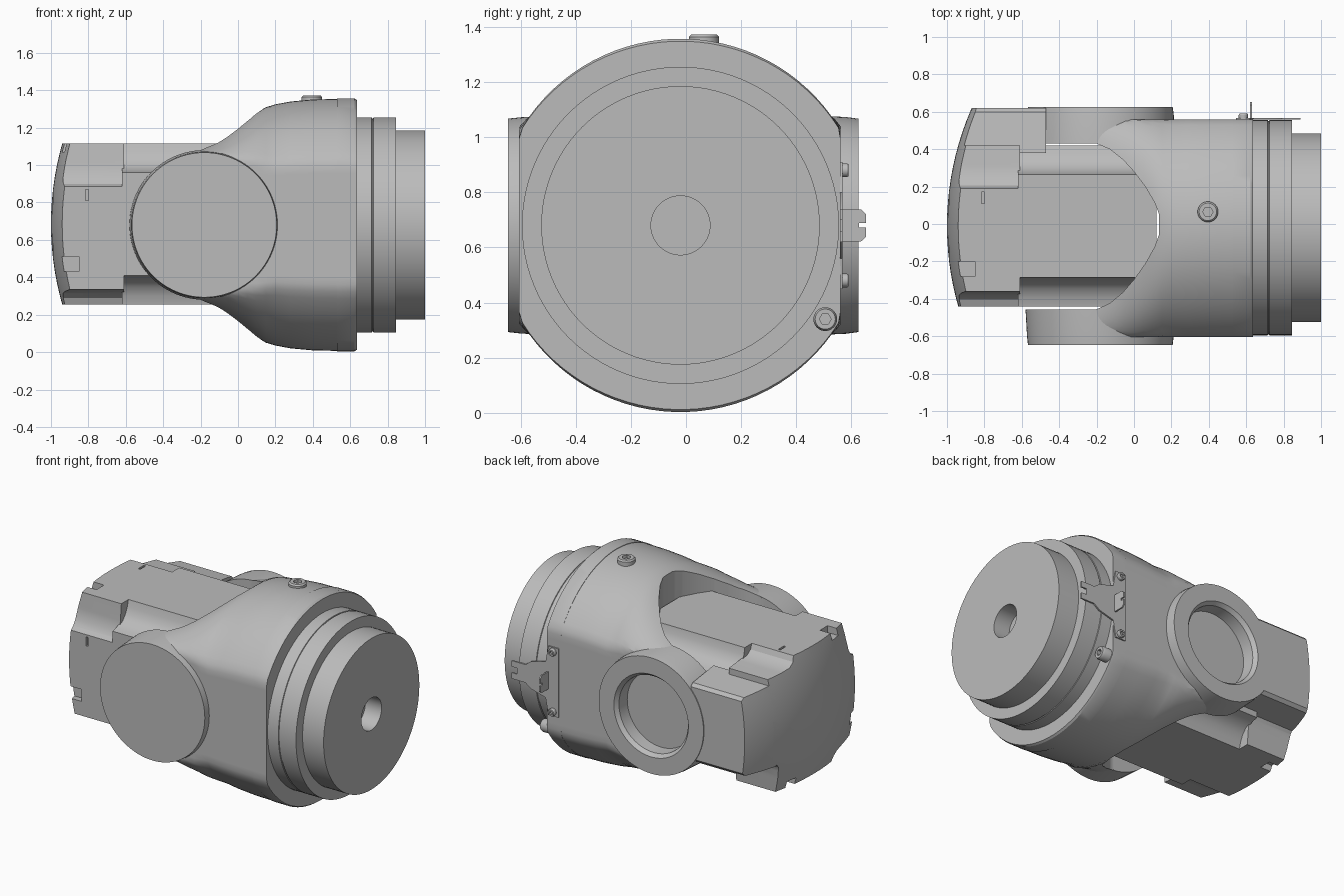
import bpy, bmesh, math
from mathutils import Vector

cube = bpy.data.objects.get("Cube")
if cube:
    bpy.data.objects.remove(cube, do_unlink=True)

grey = bpy.data.materials.new("plain grey")
grey.use_nodes = True
grey.diffuse_color = (0.5, 0.5, 0.5, 1)
grey.node_tree.nodes["Principled BSDF"].inputs["Base Color"].default_value = (0.5, 0.5, 0.5, 1)

CY, CZ = -0.02, 0.68      # main axis
EAR_X = -0.18             # pivot axis


def loft(name, rings):
    """Skin a list of equal-length point rings and cap both ends."""
    bm = bmesh.new()
    rows = [[bm.verts.new(p) for p in ring] for ring in rings]
    n = len(rows[0])
    for a, b in zip(rows, rows[1:]):
        for i in range(n):
            j = (i + 1) % n
            bm.faces.new((a[i], a[j], b[j], b[i]))
    bm.faces.new(rows[0])
    bm.faces.new(rows[-1])
    bmesh.ops.recalc_face_normals(bm, faces=bm.faces)
    mesh = bpy.data.meshes.new(name)
    bm.to_mesh(mesh)
    bm.free()
    mesh.materials.append(grey)
    ob = bpy.data.objects.new(name, mesh)
    bpy.context.collection.objects.link(ob)
    return ob


def lathe(name, axis, centre, profile, n=96):
    """Turn (position, radius) pairs around an axis."""
    k = "xyz".index(axis)
    rings = []
    for pos, r in profile:
        ring = []
        for i in range(n):
            a = math.tau * i / n
            p = Vector(centre)
            p[k] = pos
            p[(k + 1) % 3] += r * math.cos(a)
            p[(k + 2) % 3] += r * math.sin(a)
            ring.append(p)
        rings.append(ring)
    return loft(name, rings)


def prism(name, axis, outline, lo, hi):
    """Extrude a 2D outline; its coordinates are the other axes in xyz order."""
    k = "xyz".index(axis)
    def place(p, d):
        q = list(p)
        q.insert(k, d)
        return q
    return loft(name, [[place(p, d) for p in outline] for d in (lo, hi)])


def box(name, x, y, z):
    return prism(name, "x", [(y[0], z[0]), (y[1], z[0]), (y[1], z[1]), (y[0], z[1])], *x)


def boolean(ob, cutter, op="DIFFERENCE"):
    cutter.hide_render = True
    mod = ob.modifiers.new("cut", "BOOLEAN")
    mod.operation, mod.solver, mod.object = op, "EXACT", cutter
    dg = bpy.context.evaluated_depsgraph_get()
    ob.data = bpy.data.meshes.new_from_object(ob.evaluated_get(dg))
    ob.modifiers.clear()
    bpy.data.objects.remove(cutter, do_unlink=True)


def section(x, h, p, n=96):
    """Rounded cross-section with flattened front and back."""
    ring = []
    for i in range(n):
        a = math.tau * (i + 0.5) / n
        c, s = math.cos(a), math.sin(a)
        y = 0.675 * math.copysign(abs(c) ** (2 / p), c)
        z = h * math.copysign(abs(s) ** (2 / p), s)
        ring.append((x, CY + max(-0.585, min(0.58, y)), CZ + z))
    return ring


# Fork body: round at the flange, flowing into two flat arms
stations = [(x, math.sqrt(0.39 ** 2 - (x - EAR_X) ** 2), 8)
            for x in (-0.565, -0.55, -0.52, -0.47, -0.4, -0.3)]
stations += [(-0.2, 0.41, 5), (-0.1, 0.46, 3.6), (-0.05, 0.495, 3.1), (0, 0.53, 2.8),
             (0.05, 0.567, 2.5), (0.1, 0.602, 2.3), (0.15, 0.63, 2.1), (0.2, 0.645, 2),
             (0.28, 0.66, 2), (0.4, 0.671, 2), (0.54, 0.674, 2)]
fork = loft("fork_body", [section(*s) for s in stations])

# Curved slot between the arms
curve = [(-0.2, 0.43), (-0.13, 0.4), (-0.06, 0.345), (0, 0.28), (0.06, 0.2),
         (0.11, 0.115), (0.135, 0.05)]
slot = [(-0.8, 0.43)] + curve + [(x, -y * 1.06) for x, y in reversed(curve)] + [(-0.8, -0.456)]
boolean(fork, prism("slot_cutter", "z", slot, -0.2, 1.6))
boolean(fork, lathe("bore_cutter", "y", (EAR_X, 0, CZ), [(0.515, 0.255), (0.8, 0.255)]))

# Flange, stepped ring and output disc with blind hole
loft("flange", [section(x, h, 2) for x, h in ((0.53, 0.677), (0.622, 0.677), (0.635, 0.668))])
lathe("output_hub", "x", (0, CY, CZ),
      [(0.6, 0.575), (0.715, 0.575), (0.717, 0.57), (0.722, 0.57), (0.724, 0.575), (0.845, 0.575),
       (0.845, 0.505), (1, 0.505), (1, 0.107), (0.88, 0.107)])

# Pivot bosses: solid in front, hollow at the back
lathe("front_boss", "y", (EAR_X, 0, CZ), [(-0.646, 0.387), (-0.6, 0.392), (-0.456, 0.4)])
lathe("back_boss", "y", (EAR_X, 0, CZ),
      [(0.43, 0.4), (0.58, 0.393), (0.625, 0.387), (0.625, 0.275), (0.6, 0.255), (0.52, 0.25)])


def four_corners(quarter):
    pts = []
    for k in range(4):
        for t, n in quarter:
            for _ in range(k):
                t, n = n, -t
            pts.append((-0.01 + t, 0.685 + n))
    return pts


# Motor: grooved block, pinwheel end block and side arm, with a domed end
parts = [
    prism("motor_block", "x", four_corners([(0.275, 0.43), (0.285, 0.385), (0.31, 0.335),
          (0.345, 0.305), (0.385, 0.287), (0.43, 0.275)]), -0.62, 0.12),
    prism("motor_end", "x", four_corners([(-0.35, 0.43), (0.2, 0.43), (0.215, 0.395),
          (0.25, 0.37), (0.32, 0.36)]), -1.05, -0.61),
    prism("motor_side_arm", "x", [(0.38, 0.45), (0.6, 0.45), (0.62, 0.47), (0.62, 0.95),
          (0.6, 0.97), (0.38, 1.0)], -1.05, -0.47),
]
# Screw pockets and small slits on the end block
for k, (y, z) in enumerate([((-0.28, -0.2), (1.07, 1.2)), ((-0.5, -0.4), (0.43, 0.51)),
                            ((0.18, 0.26), (0.2, 0.3))]):
    boolean(parts[1], box("pocket_cutter", (-1.1, -0.85), y, z))
for y, z in [((0.11, 0.17), (1.1, 1.2)), ((-0.5, -0.425), (0.81, 0.87))]:
    boolean(parts[1], box("slit_cutter", (-0.815, -0.8), y, z))
for ob in (parts[1], parts[2]):
    R = 1.57
    dome = lathe("dome_cutter", "x", (0, -0.01, 0.685),
                 [(-1 + R * (1 - math.cos(a)), R * math.sin(a))
                  for a in [0.002 + 0.04 * i for i in range(18)]] + [(0.5, 1.2)])
    boolean(ob, dome, "INTERSECT")

# Socket screws: top plug, flange screw and two bracket screws
def screw(name, axis, centre, lo, hi, r):
    d = hi - lo
    lathe(name, axis, centre, [(lo, r), (hi - 0.15 * d, r), (hi, r * 0.85), (hi, r * 0.55)], 32)
    ob = bpy.data.objects[name]
    boolean(ob, lathe("hex_cutter", axis, centre, [(hi - 0.3 * d, r * 0.5), (hi + d, r * 0.5)], 6))

screw("top_plug", "z", (0.395, 0.065, 0), 1.31, 1.372, 0.055)
screw("flange_screw", "x", (0, 0.505, 0.34), 0.6, 0.7, 0.043)
screw("lower_bracket_screw", "y", (0.585, 0, 0.48), 0.55, 0.59, 0.025)
screw("upper_bracket_screw", "y", (0.585, 0, 0.88), 0.55, 0.59, 0.025)

# Sensor bracket on the back, with a notched end and an upright tab
half = [(0.545, 0.23), (0.62, 0.23), (0.64, 0.12), (0.75, 0.09), (0.79, 0.06),
        (0.89, 0.06), (0.89, 0.02), (0.85, 0.02)]
prism("bracket_plate", "y", [(x, CZ - d) for x, d in half] + [(x, CZ + d) for x, d in reversed(half)],
      0.558, 0.568)
tab = [(0.56, 0.058), (0.635, 0.058), (0.652, 0.042), (0.652, 0.008), (0.628, 0.008)]
prism("bracket_tab", "x", [(y, CZ - d) for y, d in tab] + [(y, CZ + d) for y, d in reversed(tab)],
      0.62, 0.63)

# Smooth shading with sharp edges kept
bpy.ops.object.select_all(action="DESELECT")
for ob in bpy.context.collection.objects:
    if ob.type == "MESH" and ob.data.materials and ob.data.materials[0] == grey:
        ob.select_set(True)
        bpy.context.view_layer.objects.active = ob
bpy.ops.object.shade_smooth_by_angle(angle=math.radians(30))
